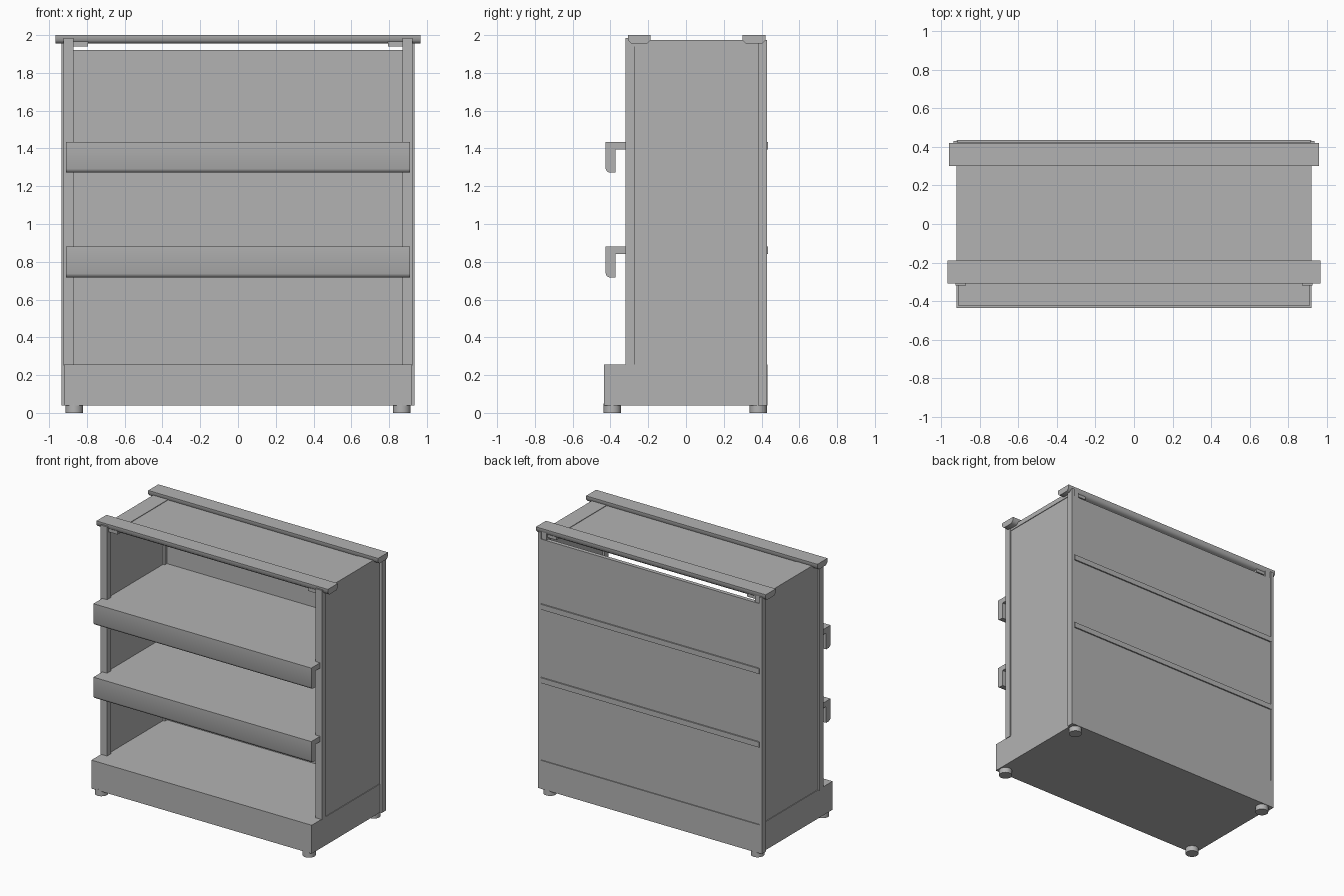
import bpy, math

cube = bpy.data.objects.get("Cube")
if cube:
    bpy.data.objects.remove(cube, do_unlink=True)

GREY = (0.45, 0.45, 0.45, 1)
grey = bpy.data.materials.new("plain grey")
grey.use_nodes = True
grey.diffuse_color = GREY
grey.node_tree.nodes["Principled BSDF"].inputs["Base Color"].default_value = GREY


def box(name, x, y, z):
    """Box spanning the given (low, high) ranges."""
    spans = (x, y, z)
    bpy.ops.mesh.primitive_cube_add(size=1, location=[(a + b) / 2 for a, b in spans])
    ob = bpy.context.object
    ob.name = name
    ob.scale = [b - a for a, b in spans]
    bpy.ops.object.transform_apply(location=False, rotation=False, scale=True)
    ob.data.materials.append(grey)
    return ob


def extrude_x(name, half, profile):
    """Solid bar with a (y, z) profile running along x."""
    n = len(profile)
    verts = [(s * half, y, z) for s in (-1, 1) for y, z in profile]
    faces = [(i, i + n, (i + 1) % n + n, (i + 1) % n) for i in range(n)]
    faces += [tuple(range(n)), tuple(reversed(range(n, 2 * n)))]
    me = bpy.data.meshes.new(name)
    me.from_pydata(verts, [], faces)
    ob = bpy.data.objects.new(name, me)
    bpy.context.collection.objects.link(ob)
    me.materials.append(grey)
    bpy.ops.object.select_all(action="DESELECT")
    bpy.context.view_layer.objects.active = ob
    ob.select_set(True)
    bpy.ops.object.mode_set(mode="EDIT")
    bpy.ops.mesh.select_all(action="SELECT")
    bpy.ops.mesh.normals_make_consistent(inside=False)
    bpy.ops.object.mode_set(mode="OBJECT")
    bpy.ops.object.shade_smooth_by_angle(angle=math.radians(50))
    return ob


# Plinth and back panel
box("plinth", (-0.92, 0.92), (-0.435, 0.432), (0.04, 0.255))
box("back_panel", (-0.915, 0.915), (0.395, 0.425), (0.25, 1.922))

# Sides, posts, end boards and feet, one set per side
for s, side in ((1, "left"), (-1, "right")):
    def span(a, b):
        return tuple(sorted((s * a, s * b)))
    box(side + "_side_panel", span(0.885, 0.915), (-0.3, 0.4), (0.25, 1.96))
    box(side + "_front_post", span(0.87, 0.925), (-0.32, -0.27), (0.25, 1.985))
    box(side + "_back_post", span(0.912, 0.935), (0.38, 0.43), (0.04, 1.975))
    box(side + "_inner_post", span(0.87, 0.912), (0.37, 0.42), (0.25, 1.975))
    box(side + "_end_board", span(0.795, 0.92), (-0.3, 0.41), (1.94, 1.975))
    for y, end in ((-0.39, "front"), (0.383, "back")):
        bpy.ops.mesh.primitive_cylinder_add(vertices=24, radius=0.046, depth=0.05,
                                            location=(s * 0.867, y, 0.025))
        foot = bpy.context.object
        foot.name = f"{side}_{end}_foot"
        foot.data.materials.append(grey)
        bpy.ops.object.shade_smooth_by_angle()

# Top panel and the two rails with chamfered lower edges
box("top_panel", (-0.8, 0.8), (-0.29, 0.302), (1.957, 1.971))
for name, half, y0, y1 in (("front_rail", 0.967, -0.308, -0.188),
                           ("back_rail", 0.96, 0.3, 0.42)):
    c = 0.018
    extrude_x(name, half, [(y0, 2), (y1, 2), (y1, 1.955 + c), (y1 - c, 1.955),
                           (y0 + c, 1.955), (y0, 1.955 + c)])

# Shelves with a downturned rounded lip and a ledge showing at the back
for top, level in ((0.88, "lower"), (1.435, "upper")):
    under, low, front, inner = top - 0.04, top - 0.163, -0.425, -0.373
    box(level + "_shelf", (-0.89, 0.89), (-0.33, 0.41), (under, top))
    extrude_x(level + "_shelf_lip", 0.91,
              [(-0.32, top), (front, top), (front, low + 0.02), (front + 0.006, low + 0.006),
               (front + 0.02, low), (inner, low), (inner, under), (-0.32, under)])
    box(level + "_shelf_back_ledge", (-0.915, 0.915), (0.4, 0.435), (under, top))
